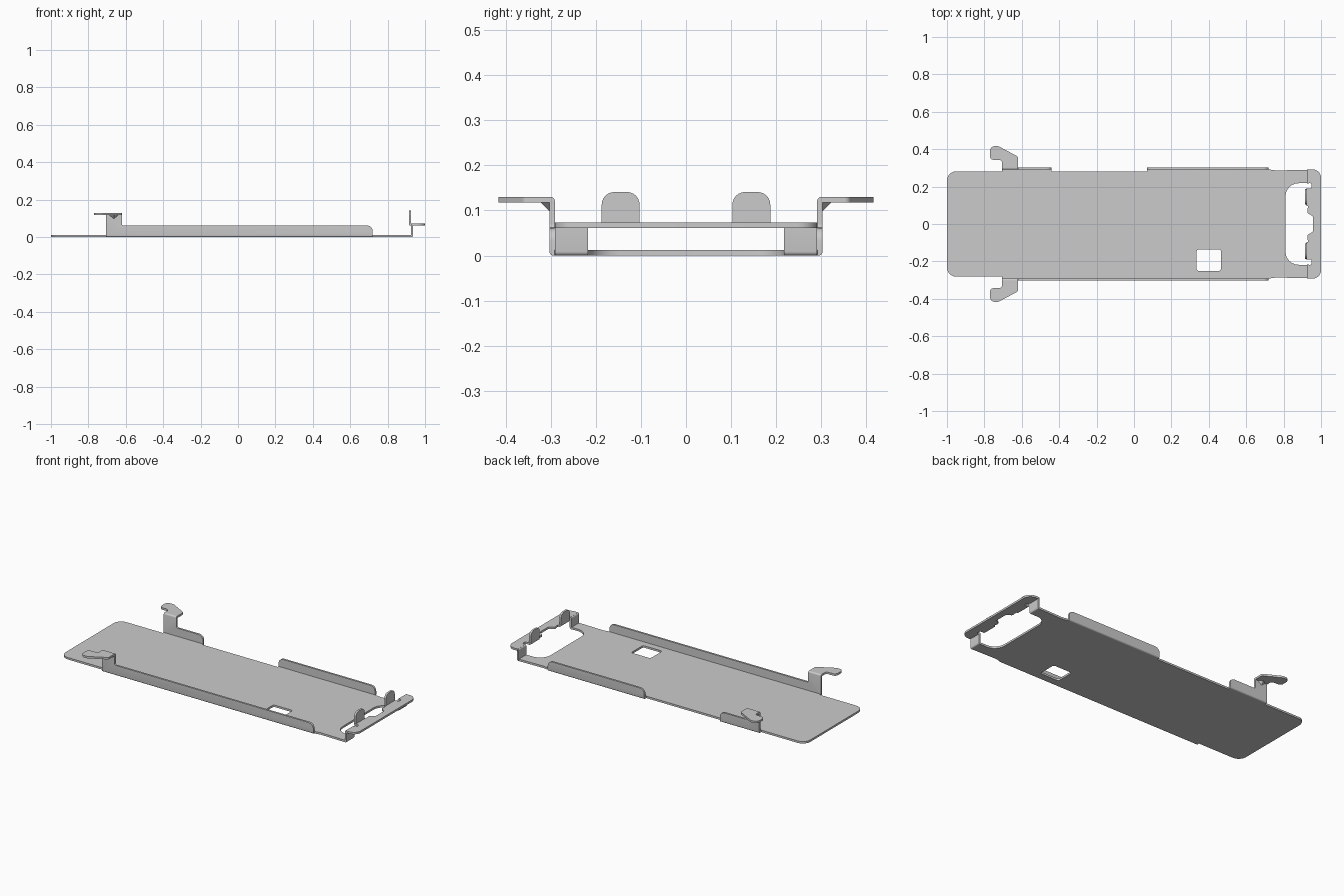
import bpy, bmesh, math
from mathutils import Vector

if "Cube" in bpy.data.objects:
    bpy.data.objects.remove(bpy.data.objects["Cube"])

T = 0.012  # sheet thickness


def rounded(pts, steps=6):
    """Polygon of (u, v[, radius]) corners -> points with filleted corners."""
    out = []
    n = len(pts)
    for i, p in enumerate(pts):
        c = Vector(p[:2])
        r = p[2] if len(p) > 2 else 0
        if not r:
            out.append(c)
            continue
        a = (Vector(pts[i - 1][:2]) - c).normalized()
        b = (Vector(pts[(i + 1) % n][:2]) - c).normalized()
        half = a.angle(b) / 2
        centre = c + (a + b).normalized() * (r / math.sin(half))
        s = c + a * (r / math.tan(half)) - centre
        e = c + b * (r / math.tan(half)) - centre
        sweep = s.angle(e)
        for k in range(steps + 1):
            t = k / steps
            w = (s * math.sin((1 - t) * sweep) + e * math.sin(t * sweep)) / math.sin(sweep)
            out.append(centre + w)
    return out


def sheet(name, loops, axis, lo, hi, bends=()):
    """Extrude outline (plus hole loops) along an axis; bends = edges to round,
    each a test on a vertex position."""
    place = {'x': lambda p, w: (w, p.x, p.y),
             'y': lambda p, w: (p.x, w, p.y),
             'z': lambda p, w: (p.x, p.y, w)}[axis]
    bm = bmesh.new()
    edges = []
    for loop in loops:
        vs = [bm.verts.new(place(p, lo)) for p in rounded(loop)]
        if len(loops) == 1:
            bm.faces.new(vs)
        else:
            edges += [bm.edges.new((vs[i - 1], vs[i])) for i in range(len(vs))]
    if edges:
        bmesh.ops.triangle_fill(bm, edges=edges, use_beauty=True)
    ext = bmesh.ops.extrude_face_region(bm, geom=bm.faces[:], use_keep_orig=True)
    offset = Vector(place(Vector((0, 0)), hi - lo))
    for v in ext['geom']:
        if isinstance(v, bmesh.types.BMVert):
            v.co += offset
    bmesh.ops.recalc_face_normals(bm, faces=bm.faces[:])
    for test in bends:
        picked = [e for e in bm.edges if all(test(v.co) for v in e.verts)]
        bmesh.ops.bevel(bm, geom=picked, offset=0.009, segments=4,
                        profile=0.5, affect='EDGES')
    me = bpy.data.meshes.new(name)
    bm.to_mesh(me)
    bm.free()
    ob = bpy.data.objects.new(name, me)
    bpy.context.collection.objects.link(ob)
    return ob


def near(a, b):
    return abs(a - b) < 1e-4


# Base plate with end notch and rectangular window
plate = [(-1, -.282, .05), (-.705, -.282), (-.705, -.292), (.72, -.292), (.76, -.286),
         (.925, -.29), (.925, -.218), (.81, -.218, .07), (.81, .218, .07), (.925, .218),
         (.925, .29), (.76, .286), (.72, .292), (.07, .292), (.07, .282), (-.44, .282),
         (-.44, .292), (-.705, .292), (-.705, .282), (-1, .282, .05)]
window = [(.335, -.251, .012), (.465, -.251, .012), (.465, -.136, .012), (.335, -.136, .012)]
sheet("base_plate", [plate, window], 'z', 0, T)

# Side walls; the ones at the left rise into hook arms
OUT, INN = .303, .303 - T


def hook_wall(end):
    return [(-.705, 0), (end, 0), (end, .062, .03), (-.62, .062, .008),
            (-.62, .13), (-.705, .13)]


long_wall = [(.07, 0), (.72, 0), (.72, .062, .03), (.07, .062, .03)]
for name, profile, s in (("front_wall", hook_wall(.72), -1),
                         ("back_hook_wall", hook_wall(-.44), 1),
                         ("back_long_wall", long_wall, 1)):
    sheet(name, [profile], 'y', *sorted((s * INN, s * OUT)), bends=(
        lambda c: near(c.z, 0) and near(c.y, s * OUT),
        lambda c: near(c.z, .13) and near(c.y, s * INN)))

# Hooks turned outward, with a small pressed gusset under each
hook = [(-.62, .30), (-.62, .36, .015), (-.725, .416, .03), (-.77, .416, .025),
        (-.77, .343, .02), (-.705, .343, .018), (-.705, .30)]
for side, s in (("front", -1), ("back", 1)):
    sheet(side + "_hook", [[(p[0], p[1] * s, *p[2:]) for p in hook]], 'z', .13 - T, .13)
    bm = bmesh.new()
    corners = [(-.69, OUT, .119), (-.638, OUT, .119), (-.664, OUT + .02, .119), (-.664, OUT, .098)]
    vs = [bm.verts.new((x, y * s, z)) for x, y, z in corners]
    bmesh.ops.convex_hull(bm, input=vs)
    me = bpy.data.meshes.new(side + "_gusset")
    bm.to_mesh(me)
    bm.free()
    bpy.context.collection.objects.link(bpy.data.objects.new(side + "_gusset", me))

# Raised end shelf with scalloped inner edge
half = [(.93, .292), (.93, .218), (.95, .218, .008), (.95, .19, .008), (.92, .19),
        (.92, .10), (.93, .095), (.926, .06, .01), (.957, .04, .012)]
shelf = [(1, -.292, .045), (1, .292, .045)] + half + \
        [(p[0], -p[1], *p[2:]) for p in reversed(half)]
sheet("end_shelf", [shelf], 'z', .061, .061 + T)

# Uprights carrying the shelf, and rounded tabs on its inner edge
for side, s in (("front", -1), ("back", 1)):
    leg = [(.217 * s, 0), (.291 * s, 0), (.291 * s, .073), (.217 * s, .073)]
    sheet(side + "_end_upright", [leg], 'x', .924, .936, bends=(
        lambda c: near(c.z, 0) and near(c.x, .936),
        lambda c: near(c.z, .073) and near(c.x, .924)))
    tab = [(.103 * s, .061), (.187 * s, .061), (.187 * s, .141, .028), (.103 * s, .141, .028)]
    sheet(side + "_end_tab", [tab], 'x', .914, .926, bends=(
        lambda c: near(c.z, .061) and near(c.x, .914),))

# Smooth bends, crisp sheet edges
for ob in bpy.context.collection.objects:
    ob.select_set(True)
    bpy.context.view_layer.objects.active = ob
bpy.ops.object.shade_smooth_by_angle(angle=math.radians(30))
